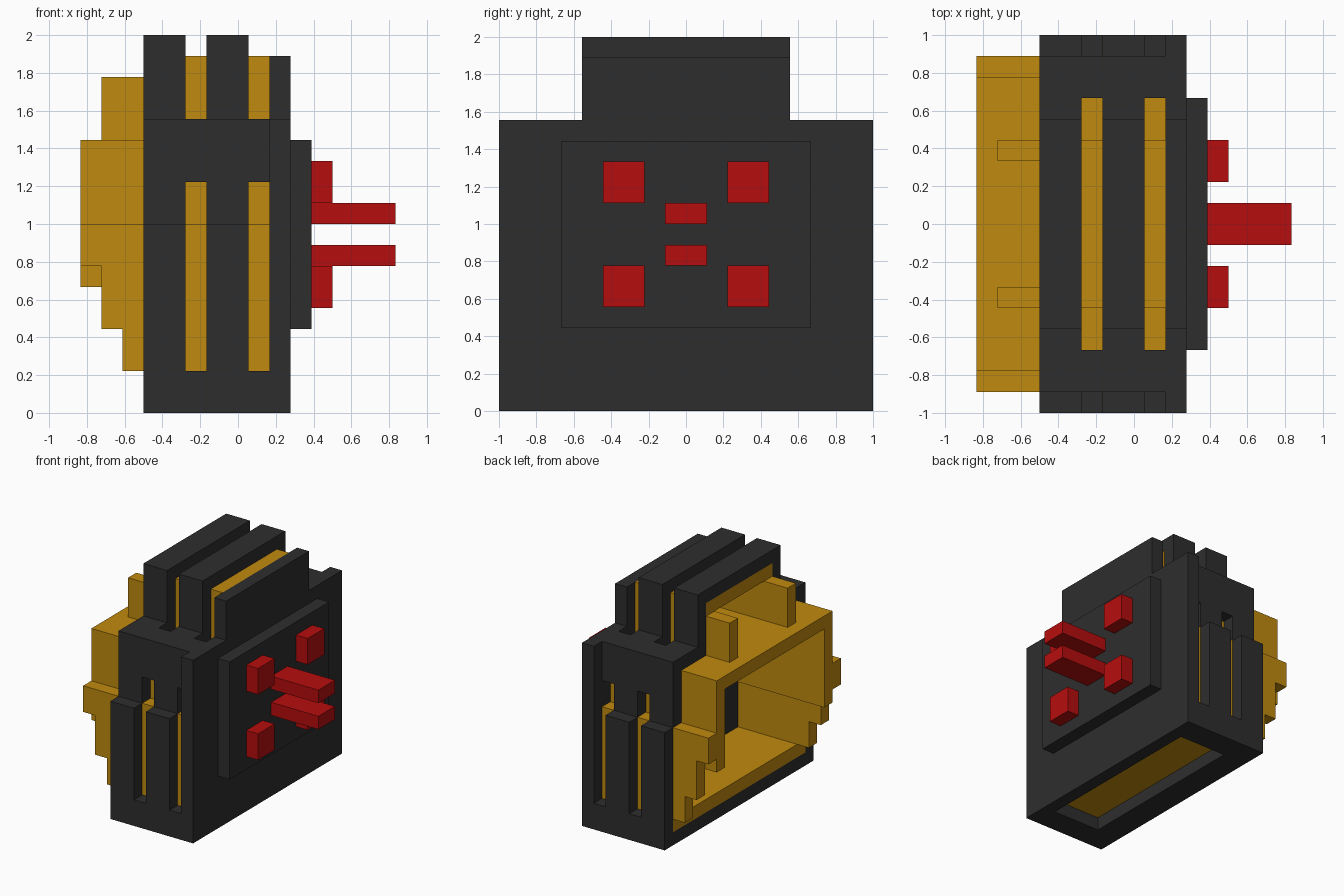
import bpy, bmesh
from mathutils import Vector

cube = bpy.data.objects.get("Cube")
if cube:
    bpy.data.objects.remove(cube, do_unlink=True)

U = 1 / 9  # the model is laid out on a grid of ninths


def material(name, rgb):
    m = bpy.data.materials.new(name)
    m.use_nodes = True
    m.diffuse_color = (*rgb, 1)
    m.node_tree.nodes["Principled BSDF"].inputs["Base Color"].default_value = (*rgb, 1)
    return m


CHARCOAL = material("charcoal", (0.027, 0.027, 0.027))
GOLD = material("gold", (0.53, 0.255, 0.0045))
RED = material("red", (0.47, 0.004, 0.004))


def part(name, mat, boxes, mirror=False):
    """Boxes are (x0, x1, y0, y1, z0, z1) in grid units; mirror copies them to -y."""
    bm = bmesh.new()
    if mirror:
        boxes = boxes + [(a, b, -d, -c, e, f) for a, b, c, d, e, f in boxes]
    for x0, x1, y0, y1, z0, z1 in boxes:
        verts = bmesh.ops.create_cube(bm, size=1)["verts"]
        for v in verts:
            v.co = Vector((x0 + (v.co.x + .5) * (x1 - x0),
                           y0 + (v.co.y + .5) * (y1 - y0),
                           z0 + (v.co.z + .5) * (z1 - z0))) * U
    mesh = bpy.data.meshes.new(name)
    bm.to_mesh(mesh)
    bm.free()
    mesh.materials.append(mat)
    ob = bpy.data.objects.new(name, mesh)
    bpy.context.collection.objects.link(ob)
    return ob


def profile_part(name, mat, outline, y0, y1):
    """Extrudes an x-z outline from y0 to y1."""
    bm = bmesh.new()
    face = bm.faces.new([bm.verts.new((x * U, y0 * U, z * U)) for x, z in outline])
    ext = bmesh.ops.extrude_face_region(bm, geom=[face])["geom"]
    for v in ext:
        if isinstance(v, bmesh.types.BMVert):
            v.co.y = y1 * U
    bmesh.ops.recalc_face_normals(bm, faces=bm.faces)
    mesh = bpy.data.meshes.new(name)
    bm.to_mesh(mesh)
    bm.free()
    mesh.materials.append(mat)
    bpy.context.collection.objects.link(bpy.data.objects.new(name, mesh))


RIBS = [(-4.5, -2.5), (-1.5, .5)]  # x spans of the ribs, with slots between

# Dark casing
part("side_panel", CHARCOAL, [(1.5, 2.5, -9, 9, 0, 14)])
part("mounting_plate", CHARCOAL, [(2.5, 3.5, -6, 6, 4, 13)])
part("base_rail", CHARCOAL, [(-4.5, -2.5, -9, 9, 0, 1)])
part("base_ends", CHARCOAL, [(-2.5, 1.5, 7, 9, 0, 1)], True)
part("inner_panel", CHARCOAL, [(.5, 1.5, -7, 7, 2, 6), (.5, 1.5, -6, 6, 6, 12)])

# Slotted end walls: the upper half is set back one step
part("lower_end_wall", CHARCOAL,
     [(-4.5, 1.5, 8, 9, 0, 2)] + [(a, b, 8, 9, 2, 9) for a, b in RIBS], True)
part("upper_end_wall", CHARCOAL,
     [(-4.5, 1.5, 7, 8, 11, 14)] + [(a, b, 7, 8, 9, 11) for a, b in RIBS], True)

# Roof deck with groove ends beside the ridges
part("roof_deck", CHARCOAL,
     [(-4.5, 1.5, 6, 7, 13, 14)] + [(a, b, 5, 6, 13, 14) for a, b in RIBS], True)

# Ridges: two arches and a lower one on the side panel
for i, (a, b) in enumerate(RIBS):
    part(f"ridge_{i + 1}", CHARCOAL, [(a, b, -5, -4, 13, 18), (a, b, 4, 5, 13, 18),
                                      (a, b, -4, 4, 17, 18)])
part("ridge_3", CHARCOAL, [(1.5, 2.5, -5, 5, 14, 17)])

# Gold hollow liner, open on the -x side
part("liner_floor", GOLD, [(-4.5, 1.5, -8, 8, 1, 2)])
STEPS = [(1.5, 2), (1.5, 9), (-7.5, 9), (-7.5, 7), (-6.5, 7),
         (-6.5, 4), (-5.5, 4), (-5.5, 2)]
profile_part("liner_stepped_wall_back", GOLD, STEPS, 7, 8)
profile_part("liner_stepped_wall_front", GOLD, STEPS, -8, -7)
part("liner_upper_wall", GOLD, [(-7.5, 1.5, 6, 7, 6, 13)], True)
part("liner_roof", GOLD, [(-7.5, 1.5, -6, 6, 12, 13)])

# Gold upper compartment inside the ridges, with two protruding fins
FIN = [(1.5, 13), (1.5, 17), (-4.5, 17), (-4.5, 16), (-6.5, 16), (-6.5, 13)]
profile_part("fin_back", GOLD, FIN, 3, 4)
profile_part("fin_front", GOLD, FIN, -4, -3)
part("upper_compartment", GOLD, [(-4.5, 1.5, -3, 3, 16, 17), (.5, 1.5, -3, 3, 13, 16)])

# Red studs and prongs on the mounting plate
part("studs", RED, [(3.5, 4.5, 2, 4, z, z + 2) for z in (5, 10)], True)
part("prongs", RED, [(3.5, 7.5, -1, 1, z, z + 1) for z in (7, 9)])
